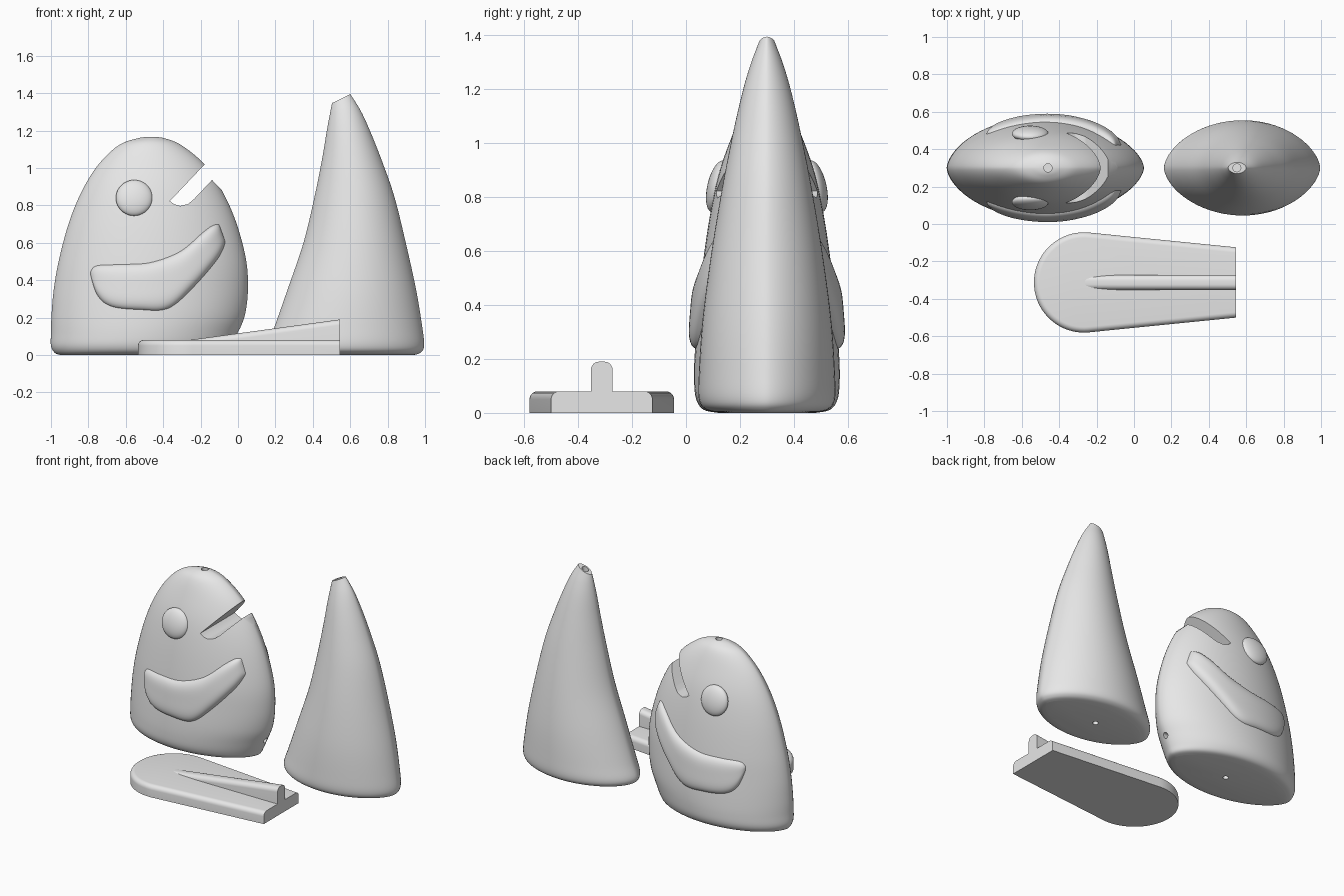
import bpy, bmesh, math
from mathutils import Vector

if "Cube" in bpy.data.objects:
    bpy.data.objects.remove(bpy.data.objects["Cube"])

grey = bpy.data.materials.new("plain grey")
grey.use_nodes = True
grey.diffuse_color = (0.8, 0.8, 0.8, 1)
grey.node_tree.nodes["Principled BSDF"].inputs["Base Color"].default_value = (0.8, 0.8, 0.8, 1)

MID = 0.3      # depth of the two standing parts
SEGS = 72


def spline(rows, steps):
    """Smooth curve through rows of numbers."""
    pts = [Vector(r) for r in rows]
    out = []
    for i in range(len(pts) - 1):
        a, b, c, d = pts[max(i - 1, 0)], pts[i], pts[i + 1], pts[min(i + 2, len(pts) - 1)]
        for k in range(steps):
            t = k / steps
            out.append(b + 0.5 * t * (c - a + t * (2 * a - 5 * b + 4 * c - d + t * (3 * (b - c) + d - a))))
    return out + [pts[-1]]


def make(name, verts, faces, outward=None):
    mesh = bpy.data.meshes.new(name)
    mesh.from_pydata(verts, [], faces)
    bm = bmesh.new()
    bm.from_mesh(mesh)
    bmesh.ops.recalc_face_normals(bm, faces=bm.faces)
    if outward and sum(f.normal.y for f in bm.faces) * outward < 0:
        bmesh.ops.reverse_faces(bm, faces=bm.faces)
    bm.to_mesh(mesh)
    bm.free()
    obj = bpy.data.objects.new(name, mesh)
    bpy.context.collection.objects.link(obj)
    mesh.materials.append(grey)
    return obj


def loft(name, rings):
    """Closed skin over equal-length rings, capped at both ends."""
    n = len(rings[0])
    faces = [(r * n + i, r * n + (i + 1) % n, (r + 1) * n + (i + 1) % n, (r + 1) * n + i)
             for r in range(len(rings) - 1) for i in range(n)]
    last = (len(rings) - 1) * n
    faces += [tuple(range(n)), tuple(range(last, last + n))]
    return make(name, [p for ring in rings for p in ring], faces)


def lens_ring(row):
    """Pointed oval from height, left, right, half depth and end tilt."""
    z, left, right, w, tilt = row
    ring = []
    for i in range(SEGS):
        a = 2 * math.pi * i / SEGS
        c, s = math.cos(a), math.sin(a)
        ring.append(((left + right) / 2 + (right - left) / 2 * c,
                     MID + w * math.copysign(abs(s) ** 1.2, s), z + tilt * c))
    return ring


def prism(name, pts, y0, y1):
    return loft(name, [[(x, y, z) for x, z in pts] for y in (y0, y1)])


def rod(x, z0, z1, r):
    bpy.ops.mesh.primitive_cylinder_add(vertices=24, radius=r, depth=z1 - z0,
                                        location=(x, MID, (z0 + z1) / 2))
    return bpy.context.object


def activate(obj):
    bpy.ops.object.select_all(action='DESELECT')
    obj.select_set(True)
    bpy.context.view_layer.objects.active = obj


def cut(obj, cutter):
    cutter.hide_render = True
    mod = obj.modifiers.new("cut", 'BOOLEAN')
    mod.operation, mod.object, mod.solver = 'DIFFERENCE', cutter, 'EXACT'
    activate(obj)
    bpy.ops.object.modifier_apply(modifier=mod.name)
    bpy.data.objects.remove(cutter)


def smooth(obj, angle=35):
    activate(obj)
    bpy.ops.object.shade_smooth_by_angle(angle=math.radians(angle))


# Body: egg-shaped shell on a flat rounded base
body_rows = spline([r + (0,) for r in (
    (0, -.95, -.09, .18), (.012, -.98, -.05, .235), (.05, -1, -.03, .262),
    (.118, -1, 0, .27), (.214, -.997, .037, .268), (.35, -.985, .053, .257),
    (.51, -.957, .043, .243), (.71, -.903, -.01, .215), (.88, -.833, -.086, .18),
    (1.02, -.745, -.18, .132), (1.12, -.64, -.3, .085), (1.158, -.54, -.39, .04),
    (1.168, -.462, -.458, .002))], 6)
body = loft("body", [lens_ring(r) for r in body_rows])


def body_depth(x, z):
    """Half depth of the body at a point of its side."""
    for a, b in zip(body_rows, body_rows[1:]):
        if a[0] <= z <= b[0]:
            _, left, right, w, _ = a.lerp(b, (z - a[0]) / (b[0] - a[0]))
            u = (2 * x - left - right) / (right - left)
            return w * max(0, 1 - u * u) ** 0.6
    return 0


# Mouth slot, lip notch and peg holes
cut(body, prism("mouth_cutter", [
    (-.075, 1.128), (-.364, .823), (-.342, .807), (-.31, .797),
    (-.267, .807), (-.235, .834), (-.139, .936), (.01, 1.09)], -.2, .8))
cut(body, prism("lip_cutter", [(-.165, .962), (-.086, .882), (-.03, .94), (-.11, 1.02)],
                MID - .042, MID + .042))
cut(body, rod(-.46, 1.1, 1.25, .022))
cut(body, rod(-.48, -.05, .08, .018))
side_hole = rod(0, .08, .16, .018)
side_hole.rotation_euler.y = math.pi / 2
side_hole.scale.z = 2
bpy.context.view_layer.update()
cut(body, side_hole)
smooth(body)

# Fins: curved pads lying on both sides of the body
upper = spline([(-.79, .445), (-.755, .48), (-.63, .487), (-.47, .497),
                (-.31, .556), (-.187, .658), (-.134, .695), (-.1, .7)], 7)
lower = spline([(-.79, .43), (-.75, .315), (-.675, .257), (-.525, .24),
                (-.375, .246), (-.246, .353), (-.112, .508), (-.064, .604)], 7)


def bump(u):
    return max(0, 1 - abs(2 * u - 1) ** 4) ** 0.5


ACROSS = 20
for side, label in ((-1, "front_fin"), (1, "back_fin")):
    verts, n = [], len(upper)
    for i in range(n):
        t = i / (n - 1)
        for j in range(ACROSS + 1):
            s = (1 - math.cos(math.pi * j / ACROSS)) / 2
            p = upper[i].lerp(lower[i], s)
            lift = -.012 + (.04 + .02 * t ** 3) * bump(s) * bump(t)
            verts.append((p.x, MID + side * (body_depth(p.x, p.y) + lift), p.y))
    w = ACROSS + 1
    faces = [(i * w + j, i * w + j + 1, (i + 1) * w + j + 1, (i + 1) * w + j)
             for i in range(n - 1) for j in range(ACROSS)]
    smooth(make(label, verts, faces, side), 60)

# Eyes: flattened domes tilted with the body side
for side, label in ((-1, "front_eye"), (1, "back_eye")):
    bpy.ops.mesh.primitive_uv_sphere_add(
        segments=40, ring_count=20, radius=1,
        location=(-.555, MID + side * body_depth(-.555, .84), .84))
    eye = bpy.context.object
    eye.name = label
    eye.scale = (.098, .038, .098)
    eye.rotation_euler.x = side * math.radians(13)
    eye.data.materials.append(grey)
    smooth(eye, 60)

# Tail cone: curved tapering spike with a slanted tip
tail_rows = spline([
    (0, .22, .94, .17, 0), (.012, .18, .975, .225, 0), (.05, .16, .995, .252, 0),
    (.15, .195, .985, .252, 0), (.35, .265, .952, .238, 0), (.6, .35, .897, .205, 0),
    (.85, .41, .835, .163, 0), (1.05, .45, .765, .123, 0), (1.2, .475, .705, .088, 0),
    (1.3, .492, .655, .058, .008), (1.371, .503, .6, .03, .024)], 6)
tail = loft("tail_cone", [lens_ring(r) for r in tail_rows])
cut(tail, rod(.55, 1.3, 1.5, .021))
cut(tail, rod(.56, -.05, .08, .018))
smooth(tail)

# Plate: round-ended flat base with softened upper rim
PY, END = -.3125, .545


def plate_ring(z, inset):
    r = .268 - inset
    ring = [(-.267 + r * math.cos(a), PY + r * math.sin(a), z)
            for a in (math.radians(85 + 190 * k / 40) for k in range(41))]
    return ring + [(END, PY - .188 + inset, z), (END, PY + .188 - inset, z)]


R = .03
arc = [math.pi / 2 * k / 6 for k in range(7)]
plate = loft("plate", [plate_ring(0, 0)] +
             [plate_ring(.08 - R + R * math.sin(a), R - R * math.cos(a)) for a in arc])
smooth(plate)

# Ridge: rounded rib rising along the plate
half = [(.04 - R + R * math.cos(a), R * math.sin(a) - R) for a in arc]
section = half + [(-y, z) for y, z in reversed(half)]
rings = []
for x, top in ((-.262, .08), (END, .19)):
    ring = [(x, PY + y, top + z) for y, z in section]
    rings.append(ring + [(x, PY - .04, .01), (x, PY + .04, .01)])
smooth(loft("plate_ridge", rings))
